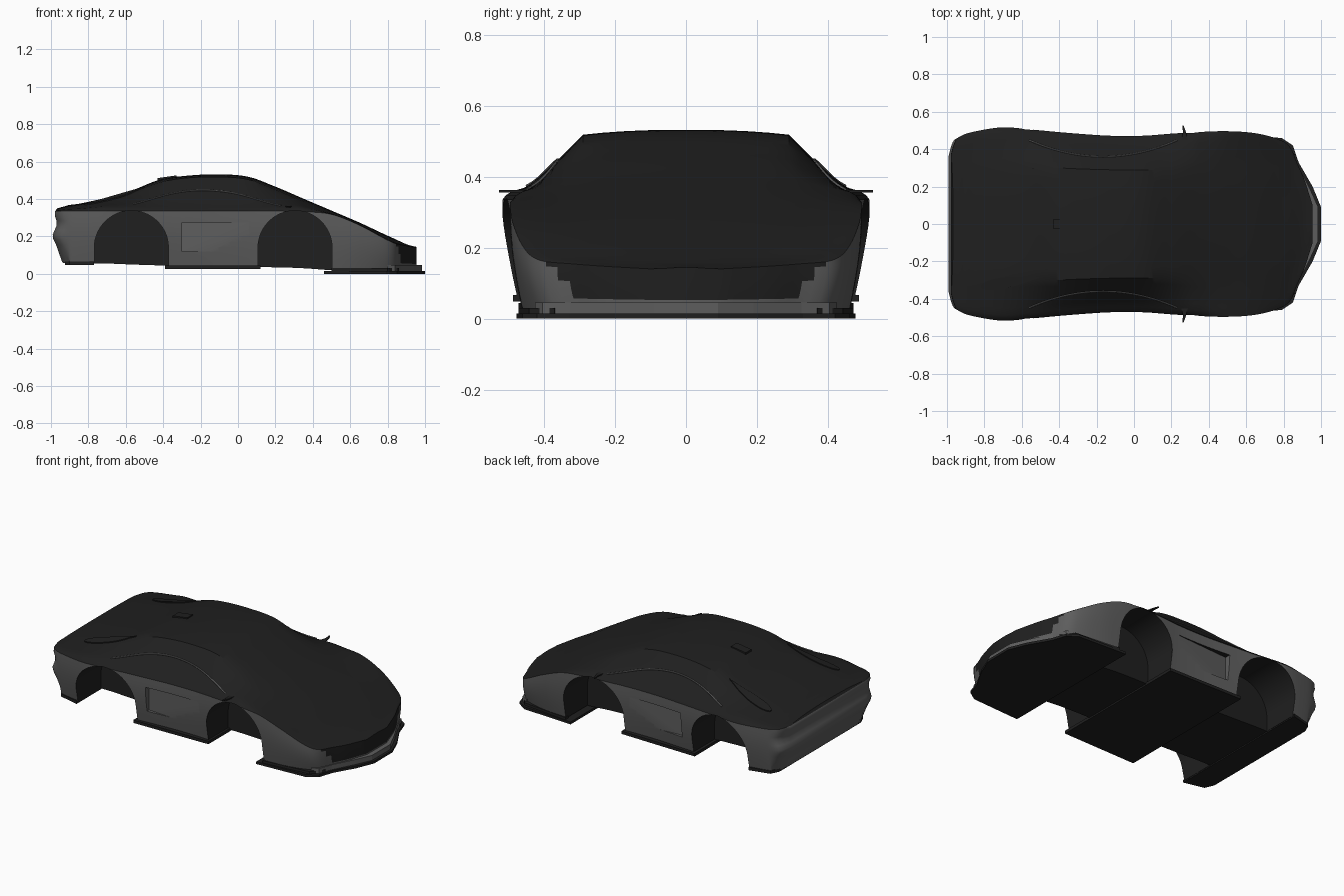
import bpy, bmesh, math
from mathutils import Vector

if "Cube" in bpy.data.objects:
    bpy.data.objects.remove(bpy.data.objects["Cube"])


def material(name, v):
    m = bpy.data.materials.new(name)
    m.diffuse_color = (v, v, v, 1)
    m.use_nodes = True
    m.node_tree.nodes["Principled BSDF"].inputs["Base Color"].default_value = m.diffuse_color
    return m


BLACK = material("black", 0.014)
GREY = material("grey", 0.11)

# Stations along the car: x, half width, floor z, belt z, roof half width, roof edge z, crown z
ST = [
    (-.985, .37, .06, .335, .25, .345, .350), (-.965, .44, .055, .335, .28, .350, .357),
    (-.93, .47, .055, .335, .30, .358, .365), (-.85, .495, .055, .335, .30, .368, .375),
    (-.70, .517, .055, .335, .30, .400, .408), (-.57, .507, .05, .335, .30, .435, .445),
    (-.42, .493, .045, .335, .30, .488, .503), (-.30, .483, .04, .335, .295, .510, .522),
    (-.13, .472, .035, .335, .29, .518, .532), (.05, .472, .035, .335, .29, .505, .520),
    (.20, .483, .035, .335, .29, .450, .466), (.35, .492, .03, .332, .31, .385, .402),
    (.50, .496, .02, .318, .33, .326, .338), (.65, .485, .02, .260, .33, .266, .274),
    (.78, .45, .02, .190, .30, .205, .213), (.84, .405, .02, .162, .25, .175, .186),
    (.87, .33, .02, .155, .20, .165, .172), (.91, .24, .02, .148, .15, .152, .155),
    (.955, .10, .02, .140, .05, .142, .144)]


def station(x):
    """Smooth interpolation of the station parameters at x."""
    x = min(max(x, ST[0][0]), ST[-1][0])
    i = 0
    while i < len(ST) - 2 and x > ST[i + 1][0]:
        i += 1
    a, b = ST[i], ST[i + 1]
    p, q = ST[max(i - 1, 0)], ST[min(i + 2, len(ST) - 1)]
    h = b[0] - a[0]
    t = (x - a[0]) / h
    out = []
    for k in range(1, 7):
        s0 = (b[k] - p[k]) / (b[0] - p[0]) * h
        s1 = (q[k] - a[k]) / (q[0] - a[0]) * h
        out.append((2*t**3 - 3*t*t + 1) * a[k] + (t**3 - 2*t*t + t) * s0
                   + (3*t*t - 2*t**3) * b[k] + (t**3 - t*t) * s1)
    return out


def shoulder(x):
    w, zb, zs, rw, rz, zt = station(x)
    k = max(0, min(1, (rz - zs) / .06))
    return (w - .03, zs + .025 * k), (rw, rz), k


def half_section(x):
    w, zb, zs, rw, rz, zt = station(x)
    pts = []
    for j in range(12):
        f = j / 11
        pts.append((w * (.93 + .07 * math.sin(min(f / .9, 1) * math.pi / 2)), zb + f * (zs - zb)))
    b, r, k = shoulder(x)
    pts.append((w - .010, zs + .013 * k))
    for j in range(5):
        t = j / 5
        pts.append((b[0] + t * (r[0] - b[0]), b[1] + t * (r[1] - b[1])))
    for j in range(6):
        y = 1 - j / 5
        pts.append((rw * y, zt + (rz - zt) * y ** 2.4))
    return pts


def rear_offset(z):
    tab = [(.05, .05), (.09, .035), (.15, .015), (.2, -.01), (.235, .005), (.27, .02), (.325, .0), (.36, .025)]
    if z <= tab[0][0]:
        return tab[0][1]
    for (a, u), (b, v) in zip(tab, tab[1:]):
        if z <= b:
            return u + (v - u) * (z - a) / (b - a)
    return tab[-1][1]


def finish(bm, name, mats, smooth=True):
    bmesh.ops.recalc_face_normals(bm, faces=bm.faces)
    me = bpy.data.meshes.new(name)
    bm.to_mesh(me)
    bm.free()
    ob = bpy.data.objects.new(name, me)
    bpy.context.collection.objects.link(ob)
    for m in mats:
        me.materials.append(m)
    return ob


def prism(name, pts, axis, a, b, mat):
    """Extrude an outline along y (x,z points) or z (x,y points)."""
    bm = bmesh.new()
    place = (lambda p, h: (p[0], h, p[1])) if axis == 'y' else (lambda p, h: (p[0], p[1], h))
    lo = [bm.verts.new(place(p, a)) for p in pts]
    hi = [bm.verts.new(place(p, b)) for p in pts]
    bm.faces.new(lo)
    bm.faces.new(hi[::-1])
    for i in range(len(pts)):
        j = (i + 1) % len(pts)
        bm.faces.new((lo[i], lo[j], hi[j], hi[i]))
    return finish(bm, name, [mat])


# Lofted body shell
bm = bmesh.new()
rings = []
N = 160
for i in range(N + 1):
    x = ST[0][0] + (ST[-1][0] - ST[0][0]) * i / N
    half = half_section(x)
    ring = half + [(-y, z) for y, z in half[-2::-1]]
    wt = max(0, min(1, (-.90 - x) / .05))
    rings.append([bm.verts.new((x + wt * rear_offset(z), y, z)) for y, z in ring])
m = len(rings[0])
n = (m + 1) // 2
for r, s in zip(rings, rings[1:]):
    for i in range(m):
        j = (i + 1) % m
        bm.faces.new((r[i], r[j], s[j], s[i]))
for r in (rings[0], rings[-1]):
    for i in range(n - 2):
        bm.faces.new((r[i], r[i + 1], r[m - 2 - i], r[m - 1 - i]))
    bm.faces.new((r[n - 2], r[n - 1], r[n]))
body = finish(bm, "body", [BLACK, GREY])

# Cut wheel arches and door scoops
WELLS, R, CZ = (-.57, .305), .198, .14
cutters = []
for s in (-1, 1):
    for c in WELLS:
        arch = [(c + R * math.cos(math.pi * i / 40), CZ + R * math.sin(math.pi * i / 40)) for i in range(41)]
        arch += [(c - R, -.1), (c + R, -.1)]
        cutters.append(prism("arch_cutter", arch, 'y', s * .25, s * .7, BLACK))
    plan = [(-.30, s * .445), (-.30, s * .6), (.06, s * .6), (.06, s * .468)]
    cutters.append(prism("scoop_cutter", plan, 'z', .12, .275, BLACK))
bpy.context.view_layer.objects.active = body
for c in cutters:
    c.hide_render = True
    mod = body.modifiers.new("cut", 'BOOLEAN')
    mod.operation, mod.solver, mod.object = 'DIFFERENCE', 'EXACT', c
    bpy.ops.object.modifier_apply(modifier=mod.name)
for c in cutters:
    bpy.data.objects.remove(c)

# Grey flanks and tail below the belt, black elsewhere
for p in body.data.polygons:
    x, y, z = p.center
    grey = z < station(x)[2] and p.normal.z > -.75
    for c in WELLS:
        if abs(x - c) < R + .0008 and (z < CZ or math.hypot(x - c, z - CZ) < R + .0008):
            grey = False
    if x > .74 and z > .05 + 1.25 * max(0, abs(y) - .3):
        grey = False
    p.material_index = 1 if grey else 0


def mirrored(half):
    return half + [(x, -y) for x, y in half[::-1]]


# Nose bumper, splitter, sills and rear valance
prism("nose_bumper", mirrored([(.80, .425), (.84, .405), (.87, .325), (.94, .19), (.985, .09)]), 'z', .012, .046, GREY)
prism("front_splitter", mirrored([(.46, .478), (.79, .46), (.85, .42), (.88, .33), (.955, .20), (1.0, .09)]), 'z', 0, .015, BLACK)
prism("floor_sill", mirrored([(-.39, .472), (.12, .462)]), 'z', .026, .044, BLACK)
prism("rear_valance", mirrored([(-.925, .40), (-.90, .455), (-.77, .487)]), 'z', .048, .066, BLACK)

# Roof scoop
prism("roof_scoop", [(-.43, .48), (-.43, .512), (-.33, .526), (-.33, .50)], 'y', -.028, .028, BLACK)

for s in (-1, 1):
    # Splitter side skirts
    prism("splitter_skirt", [(.50, s * .44), (.50, s * .472), (.80, s * .442), (.86, s * .37), (.80, s * .36)], 'z', .008, .03, BLACK)
    # Wing mirrors
    prism("wing_mirror", [(.25, s * .44), (.29, s * .44), (.275, s * .50), (.265, s * .527), (.258, s * .527), (.262, s * .49)],
          'z', .355, .362, BLACK)
    # Teardrop deck vents
    bm = bmesh.new()
    top, rim = [], []
    for i in range(32):
        a = 2 * math.pi * i / 32
        u = (1 - math.cos(a)) / 2
        x = -.82 + .32 * u
        y = s * (.335 - .05 * u + .042 * math.sin(a) * (1 - u) ** .6)
        b, r, k = shoulder(x)
        zt = station(x)[5]
        t = (b[0] - abs(y)) / (b[0] - r[0])
        z = b[1] + t * (r[1] - b[1]) if t < 1 else zt + (r[1] - zt) * (abs(y) / r[0]) ** 2.4
        top.append(bm.verts.new((x, y, z + .006)))
        rim.append(bm.verts.new((x, y, z - .01)))
    bm.faces.new(top)
    for i in range(32):
        j = (i + 1) % 32
        bm.faces.new((top[i], top[j], rim[j], rim[i]))
    finish(bm, "deck_vent", [BLACK])
    # Curved grey rail above the side window
    cu = bpy.data.curves.new("window_rail", 'CURVE')
    cu.dimensions = '3D'
    cu.bevel_depth, cu.bevel_resolution = .0045, 1
    sp = cu.splines.new('POLY')
    sp.points.add(30)
    for i in range(31):
        x = -.56 + .79 * i / 30
        y = .36 + .09 * ((x + .165) / .4) ** 2
        b, r, k = shoulder(x)
        t = (b[0] - y) / (b[0] - r[0])
        sp.points[i].co = (x, s * y, b[1] + t * (r[1] - b[1]) + .001, 1)
    cu.materials.append(GREY)
    bpy.context.collection.objects.link(bpy.data.objects.new("window_rail", cu))

# Smooth shading with sharp creases
bpy.ops.object.select_all(action='DESELECT')
body.select_set(True)
bpy.context.view_layer.objects.active = body
bpy.ops.object.shade_smooth_by_angle(angle=math.radians(32))
